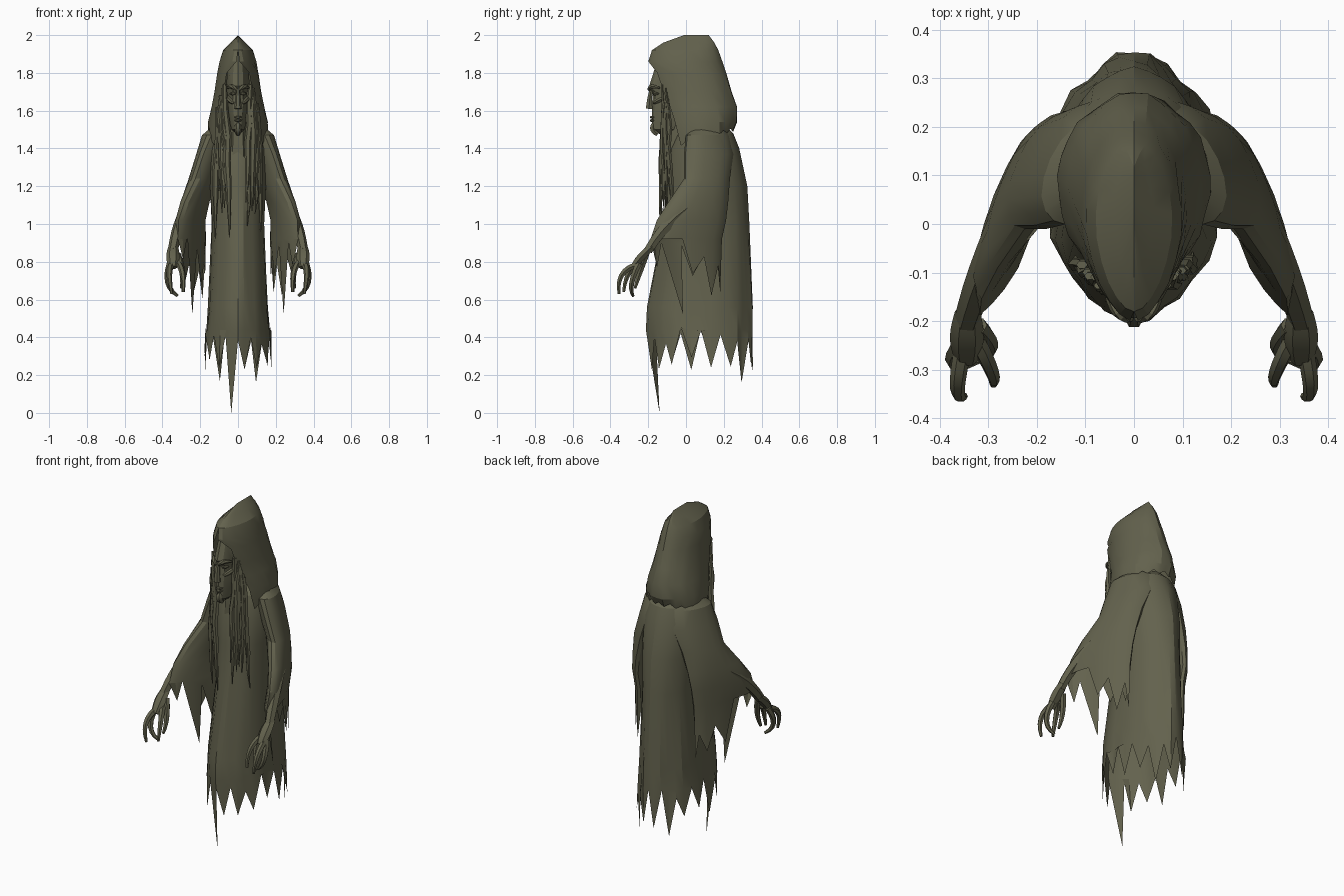
import bpy, bmesh, random
from math import sin, cos, pi
from mathutils import Vector

random.seed(4)
cube = bpy.data.objects.get("Cube")
if cube:
    bpy.data.objects.remove(cube)

material = bpy.data.materials.new("dark_olive_cloth")
material.use_nodes = True
olive = (0.125, 0.122, 0.075, 1)
material.diffuse_color = olive
material.node_tree.nodes["Principled BSDF"].inputs["Base Color"].default_value = olive


def finish(name, bm):
    """Clean the mesh, make the object and shade it."""
    bmesh.ops.remove_doubles(bm, verts=bm.verts, dist=0.0005)
    bmesh.ops.recalc_face_normals(bm, faces=bm.faces)
    mesh = bpy.data.meshes.new(name)
    bm.to_mesh(mesh)
    bm.free()
    mesh.materials.append(material)
    obj = bpy.data.objects.new(name, mesh)
    bpy.context.collection.objects.link(obj)
    bpy.ops.object.select_all(action="DESELECT")
    obj.select_set(True)
    bpy.context.view_layer.objects.active = obj
    bpy.ops.object.shade_smooth_by_angle(angle=0.4)


def bridge_rows(bm, rows, closed):
    """Join neighbouring rows of vertices with quads."""
    for upper, lower in zip(rows, rows[1:]):
        count = len(upper)
        for i in range(count if closed else count - 1):
            j = (i + 1) % count
            bm.faces.new((upper[i], lower[i], lower[j], upper[j]))


def loft(name, rings, segments, center=lambda z: 0, side=1, shear=0, fold=0,
         taper=0, gap=None, hem=None):
    """Stack of ovals, each given as height, half width, front y and back y."""
    bm = bmesh.new()
    rows = []
    for level, (z, half_width, front, back) in enumerate(rings):
        middle, half_depth = (front + back) / 2, (back - front) / 2
        start = gap(z) if gap else 0
        row = []
        for i in range(segments + (1 if gap else 0)):
            angle = start + (2 * pi - 2 * start) * i / segments
            wave = cos(6 * angle) + cos(11 * angle + level)
            scale = 1 + fold * wave * level / len(rings)
            narrow = 1 - taper * max(0, cos(angle))
            y = middle - half_depth * cos(angle) * scale
            x = center(z) + half_width * sin(angle) * scale * narrow - shear * (y - middle)
            point = Vector((side * x, y, z))
            if hem and level == len(rings) - 1:
                hem(i, angle, point)
            row.append(bm.verts.new(point))
        rows.append(row)
    bridge_rows(bm, rows, not gap)
    finish(name, bm)


def tube(name, start, bend, end, radius, tip_radius, side=1, swell=0, flat=1, wiggle=0):
    """Tapered tube along a curve from start to end, pulled toward bend."""
    steps, sides = 7, 6
    start, bend, end = Vector(start), Vector(bend), Vector(end)
    points = []
    for i in range(steps):
        t = i / (steps - 1)
        point = start.lerp(bend, t).lerp(bend.lerp(end, t), t)
        point += Vector((random.uniform(-1, 1), random.uniform(-1, 1), 0)) * wiggle
        point.x *= side
        points.append(point)
    bm = bmesh.new()
    rows = []
    for i, point in enumerate(points):
        t = i / (steps - 1)
        along = (points[min(i + 1, steps - 1)] - points[max(i - 1, 0)]).normalized()
        guide = Vector((1, 0, 0)) if abs(along.x) < 0.8 else Vector((0, 0, 1))
        v = along.cross(guide).normalized()
        u = v.cross(along)
        r = radius + (tip_radius - radius) * t + swell * sin(pi * t)
        turns = [2 * pi * s / sides for s in range(sides)]
        rows.append([bm.verts.new(point + r * (u * cos(a) + v * flat * sin(a))) for a in turns])
    bridge_rows(bm, rows, True)
    bm.faces.new(rows[0])
    bm.faces.new(rows[-1])
    finish(name, bm)


# Robe with a torn hem, longer at the back, and one long front tatter
def robe_hem(i, angle, point):
    if i == 31:
        point.y, point.z = -0.14, 0
    elif i % 2 == 0:
        point.z = random.uniform(0.36, 0.46)
    else:
        drop = 0.07 if cos(angle) < -0.7 else 0
        point.z = random.uniform(0.22, 0.31) - drop


loft("robe", [
    (1.53, 0.07, 0, 0.2),
    (1.48, 0.14, -0.05, 0.25),
    (1.4, 0.16, -0.08, 0.28),
    (1.2, 0.15, -0.1, 0.32),
    (1, 0.14, -0.12, 0.33),
    (0.56, 0.16, -0.2, 0.35),
    (0.44, 0.17, -0.2, 0.35),
    (0.3, 0.18, -0.19, 0.35)], 32, fold=0.03, hem=robe_hem)


# Hood, closed at the crown and open over the face
def face_opening(z):
    if z > 1.88:
        return 0
    return 0.1 if z > 1.83 else 0.7 + 0.9 * (1.8 - z)


def hood_hem(i, angle, point):
    point.z += 0.02 * (i % 2) - 0.05 * cos(angle)


loft("hood", [
    (2, 0, -0.01, 0.12),
    (1.96, 0.04, -0.12, 0.15),
    (1.92, 0.08, -0.18, 0.17),
    (1.86, 0.1, -0.2, 0.19),
    (1.8, 0.11, -0.2, 0.21),
    (1.7, 0.125, -0.18, 0.24),
    (1.62, 0.14, -0.16, 0.27),
    (1.54, 0.16, -0.14, 0.27),
    (1.44, 0.16, -0.11, 0.25)], 22, fold=0.02, taper=0.2, gap=face_opening, hem=hood_hem)

# Gaunt head, neck and face
loft("head", [
    (1.9, 0.03, -0.09, 0.08),
    (1.84, 0.055, -0.16, 0.1),
    (1.73, 0.064, -0.195, 0.1),
    (1.69, 0.06, -0.175, 0.1),
    (1.64, 0.062, -0.18, 0.08),
    (1.54, 0.045, -0.18, 0.03),
    (1.5, 0.036, -0.18, 0),
    (1.47, 0, -0.13, -0.06)], 14)
tube("neck", (0, -0.04, 1.56), (0, -0.04, 1.46), (0, -0.03, 1.36), 0.045, 0.06)
tube("nose", (0, -0.18, 1.73), (0, -0.195, 1.67), (0, -0.195, 1.61), 0.008, 0.02)
tube("chin", (0, -0.17, 1.53), (0, -0.185, 1.5), (0, -0.15, 1.475), 0.013, 0.013, swell=0.006)
for name, height in (("upper_lip", 1.565), ("lower_lip", 1.548)):
    tube(name, (-0.02, -0.17, height), (0, -0.195, height), (0.02, -0.17, height),
         0.003, 0.003, swell=0.005)


# Torn sleeve hem, cut short over the wrist and hanging low beneath the forearm
def sleeve_hem(i, angle, point):
    low = 0.85 + 0.08 * cos(angle)
    if i == 15:
        point.y, point.z = -0.015, 0.52
    elif i < 5:
        point.z = 0.94 + 0.03 * (i % 2)
    elif i % 2:
        point.z = low - random.uniform(0.06, 0.17)
    else:
        point.z = low + random.uniform(-0.03, 0.03)


def sleeve_center(z):
    return min(0.25, 0.09 + 0.36 * (1.5 - z))


for side, label in ((1, "left"), (-1, "right")):
    # Brow, eye and cheekbone
    tube(label + "_brow", (0.006, -0.195, 1.71), (0.035, -0.195, 1.74), (0.056, -0.14, 1.72),
         0.008, 0.006, side, swell=0.005)
    tube(label + "_eye", (0.014, -0.173, 1.69), (0.03, -0.17, 1.69), (0.043, -0.145, 1.69),
         0.003, 0.003, side, swell=0.007)
    tube(label + "_cheekbone", (0.022, -0.17, 1.64), (0.045, -0.155, 1.65), (0.06, -0.09, 1.68),
         0.006, 0.008, side, swell=0.006)

    # Hair strands hanging over the chest
    for k in range(7):
        top = Vector((0.066 + 0.006 * k, -0.12 + 0.005 * k, 1.74 - 0.02 * k))
        x = 0.04 + 0.014 * k
        tip = Vector((x, -0.14 + 5 * x * x, random.uniform(0.92, 1.18)))
        bend = (top + tip) / 2 + Vector((0, -0.01, 0))
        tube(label + "_hair_strand", top, bend, tip, 0.012, 0.002, side,
             swell=0.012, flat=0.7, wiggle=0.007)

    # Draped sleeve
    loft(label + "_sleeve", [
        (1.51, 0.05, 0.04, 0.2),
        (1.47, 0.08, 0, 0.23),
        (1.37, 0.07, -0.01, 0.25),
        (1.24, 0.065, -0.01, 0.23),
        (1.12, 0.055, -0.09, 0.22),
        (1.02, 0.05, -0.15, 0.21),
        (0.92, 0.05, -0.18, 0.19),
        (0.75, 0.045, -0.17, 0.18)], 18, sleeve_center, side, shear=0.35, fold=0.03,
        hem=sleeve_hem)

    # Bony forearm and palm
    tube(label + "_forearm", (0.25, 0.03, 1.1), (0.32, -0.11, 1.01), (0.345, -0.2, 0.86),
         0.04, 0.026, side)
    tube(label + "_palm", (0.343, -0.18, 0.88), (0.345, -0.24, 0.83), (0.345, -0.28, 0.77),
         0.026, 0.024, side, swell=0.01, flat=0.7)

    # Hooked fingers spread apart, and the thumb
    fingers = {
        "index_finger": ((0.325, -0.24, 0.8), (0.28, -0.32, 0.76), (0.29, -0.33, 0.64)),
        "middle_finger": ((0.355, -0.27, 0.78), (0.375, -0.37, 0.75), (0.35, -0.355, 0.63)),
        "ring_finger": ((0.36, -0.25, 0.79), (0.4, -0.31, 0.67), (0.32, -0.28, 0.62)),
        "thumb": ((0.32, -0.21, 0.84), (0.28, -0.25, 0.73), (0.3, -0.27, 0.66))}
    for finger, (knuckle, bend, tip) in fingers.items():
        tube(f"{label}_{finger}", knuckle, bend, tip, 0.018, 0.008, side, swell=0.002)
